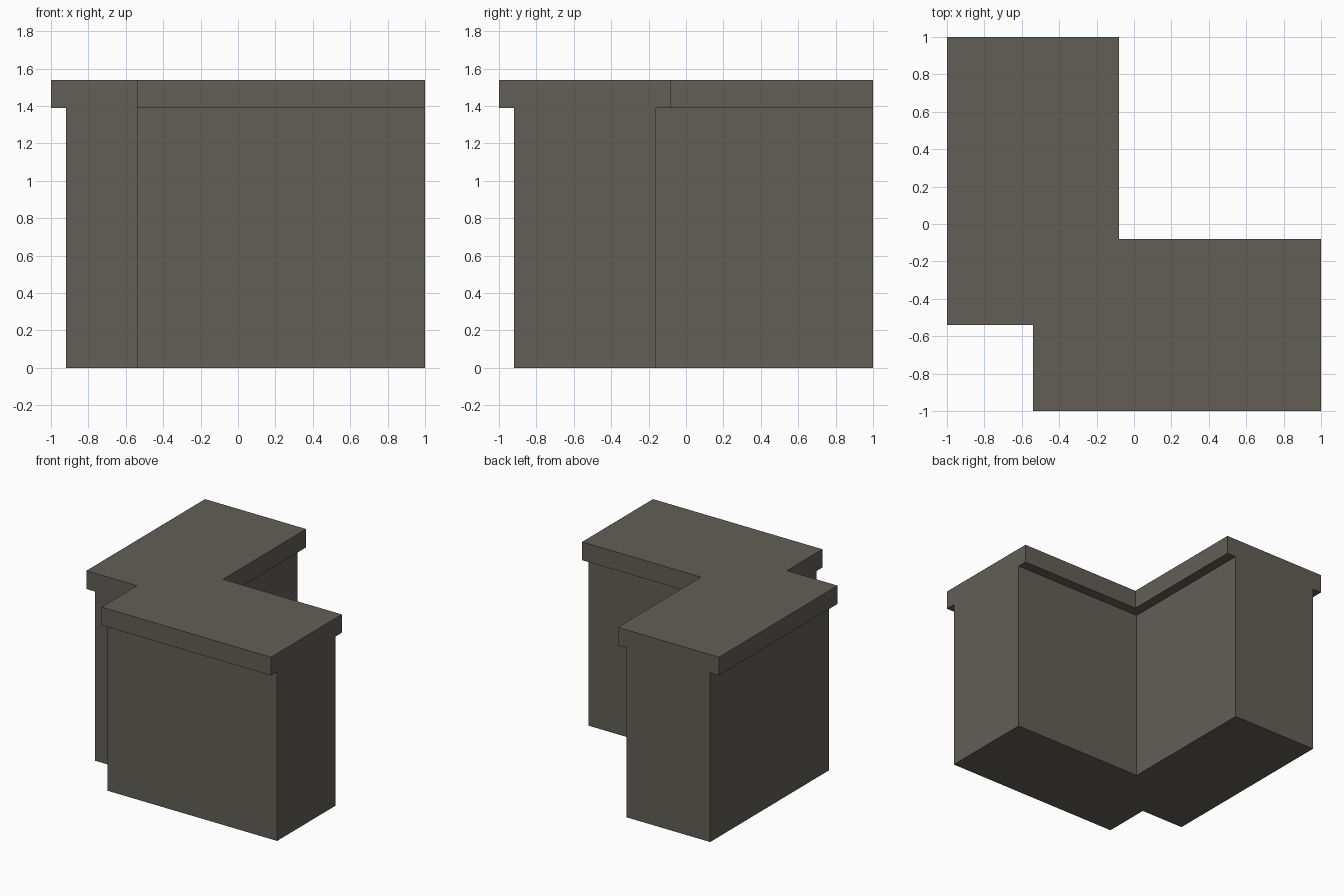
import bpy
import bmesh

if "Cube" in bpy.data.objects:
    bpy.data.objects.remove(bpy.data.objects["Cube"])

stone = bpy.data.materials.new("dark warm grey")
stone.diffuse_color = (0.122, 0.114, 0.092, 1)
stone.use_nodes = True
stone.node_tree.nodes["Principled BSDF"].inputs["Base Color"].default_value = stone.diffuse_color


def outline(overhang):
    """Corner plan with a notch; the long sides are set back by the overhang."""
    o = overhang
    return [(-1 + o, 1), (-1 + o, -0.54), (-0.54, -0.54), (-0.54, -1 + o),
            (1, -1 + o), (1, -0.08 - o), (-0.08 - o, -0.08 - o), (-0.08 - o, 1)]


def prism(name, points, z0, z1):
    bm = bmesh.new()
    face = bm.faces.new([bm.verts.new((x, y, z0)) for x, y in points])
    ext = bmesh.ops.extrude_face_region(bm, geom=[face], use_keep_orig=True)
    top = [g for g in ext["geom"] if isinstance(g, bmesh.types.BMVert)]
    bmesh.ops.translate(bm, verts=top, vec=(0, 0, z1 - z0))
    bmesh.ops.recalc_face_normals(bm, faces=bm.faces)
    mesh = bpy.data.meshes.new(name)
    bm.to_mesh(mesh)
    bm.free()
    mesh.materials.append(stone)
    obj = bpy.data.objects.new(name, mesh)
    bpy.context.collection.objects.link(obj)
    return obj


# Wall body, then the overhanging cap slab
prism("wall_body", outline(0.08), 0, 1.39)
prism("cap_slab", outline(0), 1.39, 1.54)
